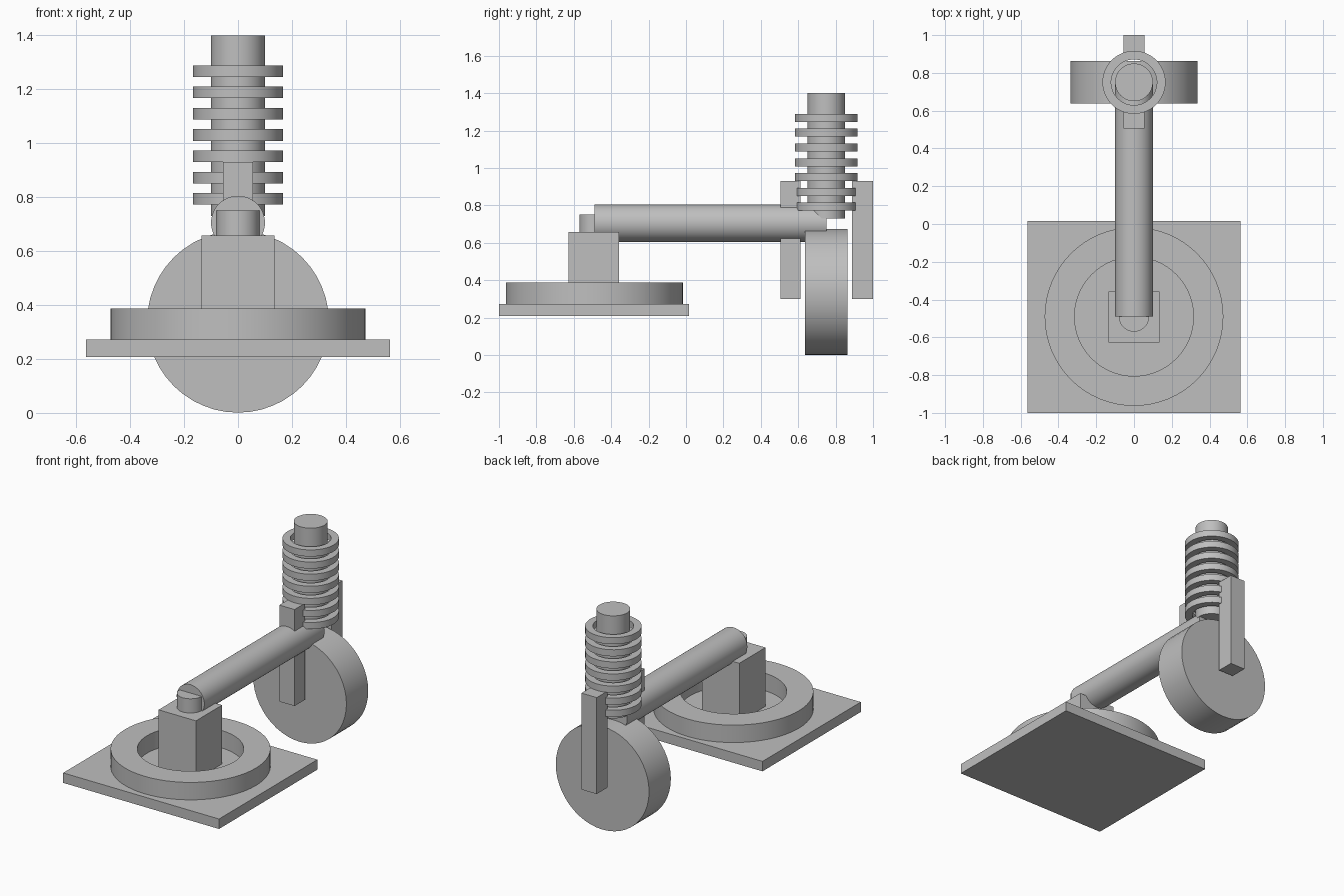
import bpy, bmesh, math
from mathutils import Matrix

cube = bpy.data.objects.get("Cube")
if cube:
    bpy.data.objects.remove(cube, do_unlink=True)

grey = bpy.data.materials.new("plain grey")
grey.use_nodes = True
colour = (0.52, 0.52, 0.52, 1)
grey.diffuse_color = colour
grey.node_tree.nodes["Principled BSDF"].inputs["Base Color"].default_value = colour


def finish(bm, name, smooth=False):
    bmesh.ops.recalc_face_normals(bm, faces=bm.faces)
    mesh = bpy.data.meshes.new(name)
    bm.to_mesh(mesh)
    bm.free()
    mesh.materials.append(grey)
    obj = bpy.data.objects.new(name, mesh)
    bpy.context.collection.objects.link(obj)
    if smooth:
        bpy.ops.object.select_all(action="DESELECT")
        obj.select_set(True)
        bpy.context.view_layer.objects.active = obj
        bpy.ops.object.shade_smooth_by_angle(angle=math.radians(30))
    return obj


def box(name, half_x, y0, y1, z0, z1):
    bm = bmesh.new()
    place = Matrix.Translation((0, (y0 + y1) / 2, (z0 + z1) / 2))
    size = Matrix.Diagonal((2 * half_x, y1 - y0, z1 - z0, 1))
    bmesh.ops.create_cube(bm, size=1, matrix=place @ size)
    return finish(bm, name)


def cylinder(name, radius, centre, length, along_y=False, sides=48):
    bm = bmesh.new()
    place = Matrix.Translation(centre)
    if along_y:
        place = place @ Matrix.Rotation(math.pi / 2, 4, "X")
    bmesh.ops.create_cone(bm, cap_ends=True, segments=sides, radius1=radius,
                          radius2=radius, depth=length, matrix=place)
    return finish(bm, name, True)


def ring(name, inner, outer, y, z0, z1, sides=48):
    # Rectangular section spun about a vertical axis
    bm = bmesh.new()
    section = [bm.verts.new((r, y, z)) for r, z in
               ((inner, z0), (outer, z0), (outer, z1), (inner, z1))]
    edges = [bm.edges.new((section[i], section[i - 1])) for i in range(4)]
    bmesh.ops.spin(bm, geom=section + edges, cent=(0, y, 0), axis=(0, 0, 1),
                   angle=2 * math.pi, steps=sides, use_merge=True)
    bmesh.ops.remove_doubles(bm, verts=bm.verts, dist=0.0001)
    return finish(bm, name, True)


BASE_Y = -0.49
POST_Y = 0.75

# Base: square plate, raised rim, pivot block and pin
box("base_plate", 0.563, -1, 0.015, 0.208, 0.273)
ring("base_rim", 0.315, 0.473, BASE_Y, 0.273, 0.387, 64)
box("pivot_block", 0.135, -0.627, -0.357, 0.273, 0.657)
cylinder("pivot_pin", 0.08, (0, BASE_Y, 0.70), 0.1)

# Arm joining the base to the wheel assembly
cylinder("arm", 0.1, (0, 0.13, 0.705), 1.24, True)

# Wheel between two fork bars
cylinder("wheel", 0.337, (0, POST_Y, 0.338), 0.225, True, 48)
box("front_fork_bar", 0.055, 0.505, 0.612, 0.3, 0.93)
box("back_fork_bar", 0.055, 0.887, 1, 0.3, 0.93)

# Post with its stack of spring rings
cylinder("spring_post", 0.1, (0, POST_Y, 1.065), 0.67)
for i in range(7):
    z = 0.772 + i * 0.079
    ring(f"spring_ring_{i + 1}", 0.121, 0.167, POST_Y, z, z + 0.043)
